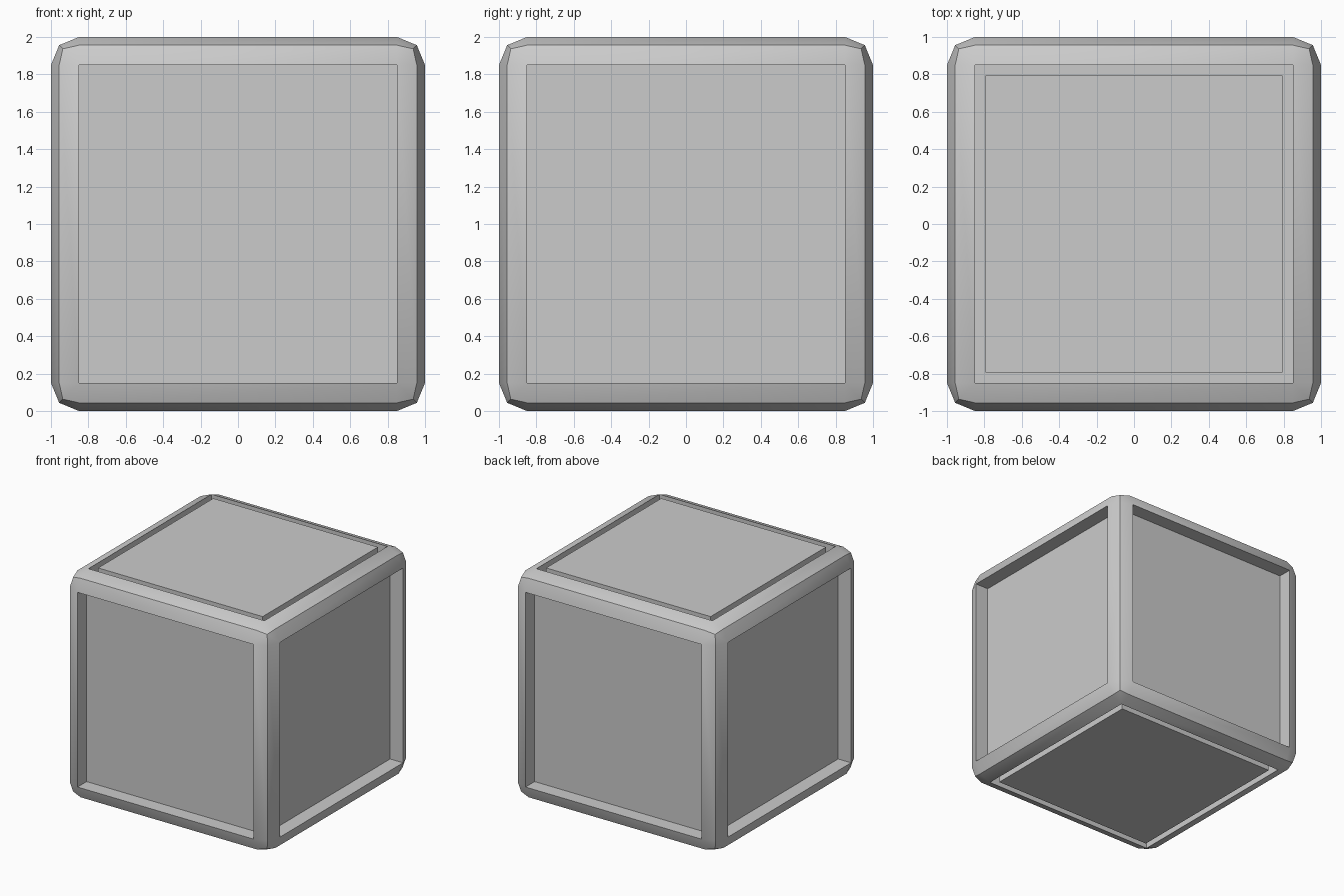
import bpy, bmesh
from mathutils import Vector

if "Cube" in bpy.data.objects:
    bpy.data.objects.remove(bpy.data.objects["Cube"])

BEVEL = 0.15     # rounded frame edge
DEPTH = 0.125    # recess depth of each panel
PLATE = 0.795    # half width of the inset plates


def finish(bm, name, angle=None):
    bmesh.ops.recalc_face_normals(bm, faces=bm.faces)
    mesh = bpy.data.meshes.new(name)
    bm.to_mesh(mesh)
    bm.free()
    ob = bpy.data.objects.new(name, mesh)
    bpy.context.collection.objects.link(ob)
    if angle:
        bpy.ops.object.select_all(action='DESELECT')
        ob.select_set(True)
        bpy.context.view_layer.objects.active = ob
        bpy.ops.object.shade_smooth_by_angle(angle=angle)
    return ob


# Crate body: two-segment rounded cube with all six faces sunk in
bm = bmesh.new()
bmesh.ops.create_cube(bm, size=2)
bmesh.ops.bevel(bm, geom=bm.edges[:], offset=BEVEL, offset_type='OFFSET',
                segments=2, profile=0.5, affect='EDGES')
panels = [f for f in bm.faces if f.calc_area() > 1]
sunk = bmesh.ops.extrude_discrete_faces(bm, faces=panels)["faces"]
for f in sunk:
    bmesh.ops.translate(bm, verts=f.verts[:], vec=-f.normal * DEPTH)
bmesh.ops.translate(bm, verts=bm.verts[:], vec=(0, 0, 1))
finish(bm, "crate_body", 0.5236)

# Flush plates sitting in the top and bottom recesses
for name, z in (("top_plate", 2 - DEPTH / 2), ("bottom_plate", DEPTH / 2)):
    bm = bmesh.new()
    bmesh.ops.create_cube(bm, size=1)
    bmesh.ops.scale(bm, verts=bm.verts[:], vec=(2 * PLATE, 2 * PLATE, DEPTH))
    bmesh.ops.translate(bm, verts=bm.verts[:], vec=Vector((0, 0, z)))
    finish(bm, name)
